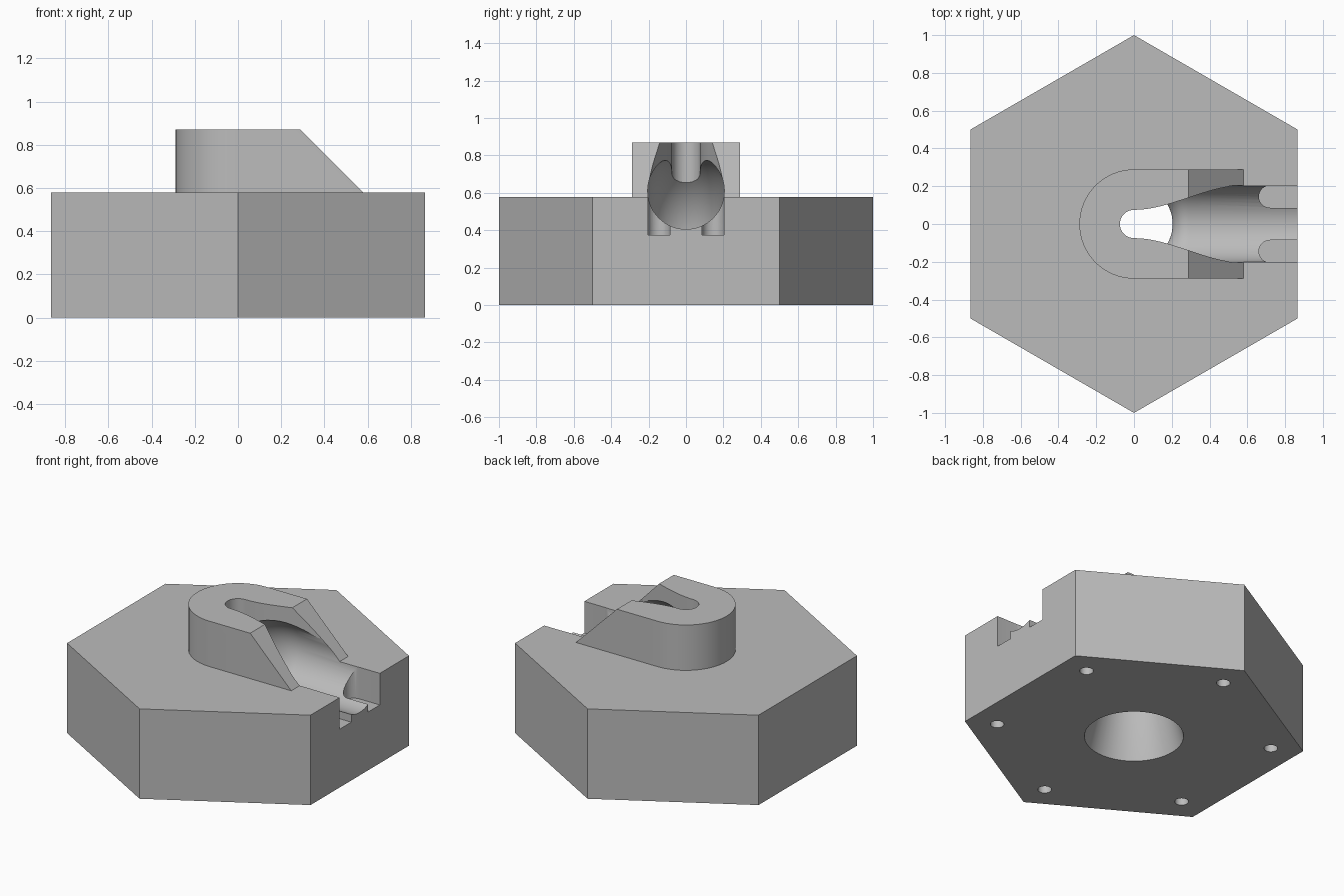
import bpy, bmesh
from math import pi, sin, cos
from mathutils import Vector

if "Cube" in bpy.data.objects:
    bpy.data.objects.remove(bpy.data.objects["Cube"])

gray = bpy.data.materials.new("plain gray")
gray.use_nodes = True
color = (0.5, 0.5, 0.5, 1)
gray.diffuse_color = color
gray.node_tree.nodes["Principled BSDF"].inputs["Base Color"].default_value = color


def make_object(name, bm):
    bmesh.ops.recalc_face_normals(bm, faces=bm.faces)
    mesh = bpy.data.meshes.new(name)
    bm.to_mesh(mesh)
    bm.free()
    mesh.materials.append(gray)
    obj = bpy.data.objects.new(name, mesh)
    bpy.context.collection.objects.link(obj)
    return obj


def loft(name, rings):
    """Closed solid through equally long rings of points."""
    bm = bmesh.new()
    loops = [[bm.verts.new(p) for p in ring] for ring in rings]
    n = len(loops[0])
    for a, b in zip(loops, loops[1:]):
        for i in range(n):
            j = (i + 1) % n
            bm.faces.new((a[i], a[j], b[j], b[i]))
    bm.faces.new(loops[0])
    bm.faces.new(loops[-1])
    return make_object(name, bm)


def prism(name, outline, z0, z1):
    return loft(name, [[(x, y, z) for x, y in outline] for z in (z0, z1)])


def arc(cx, cy, r, a0, a1, n):
    return [(cx + r * cos(a0 + (a1 - a0) * i / n),
             cy + r * sin(a0 + (a1 - a0) * i / n)) for i in range(n + 1)]


def boolean(target, tool, operation):
    mod = target.modifiers.new(tool.name, 'BOOLEAN')
    mod.operation, mod.solver, mod.object = operation, 'EXACT', tool
    dg = bpy.context.evaluated_depsgraph_get()
    mesh = bpy.data.meshes.new_from_object(target.evaluated_get(dg))
    target.modifiers.clear()
    target.data = mesh
    bpy.data.objects.remove(tool)


UNIT = 0.289      # boss radius, bend radius and lower hole radius
BORE = 0.205
AXIS = 0.61       # height of the horizontal bore
TOP = 0.87
BASE = 0.578

# Hexagonal base
body = prism("hexagonal_base", arc(0, 0, 1, pi / 2, pi / 2 + 5 * pi / 3, 5), 0, BASE)

# Rounded boss with a sloping front
boss = prism("boss", arc(0, 0, UNIT, pi / 2, 3 * pi / 2, 32) + [(0.7, -UNIT), (0.7, UNIT)], 0.5, TOP)
bm = bmesh.new()
bm.from_mesh(boss.data)
cut = bmesh.ops.bisect_plane(bm, geom=bm.verts[:] + bm.edges[:] + bm.faces[:],
                             plane_co=(UNIT, 0, TOP), plane_no=(1, 0, 1), clear_outer=True)
bmesh.ops.holes_fill(bm, edges=[e for e in cut["geom_cut"] if isinstance(e, bmesh.types.BMEdge)])
bmesh.ops.recalc_face_normals(bm, faces=bm.faces)
bm.to_mesh(boss.data)
bm.free()
boolean(body, boss, 'UNION')

# Bore: tapered from below, bending into a horizontal channel
def bore_ring(x, z, tilt, r, n=56):
    side = Vector((cos(tilt), 0, -sin(tilt)))
    return [Vector((x, 0, z)) + side * r * cos(2 * pi * i / n)
            + Vector((0, r * sin(2 * pi * i / n), 0)) for i in range(n)]

start = AXIS - UNIT
taper = (UNIT - BORE) / start
rings = [bore_ring(0, -0.05, 0, UNIT + 0.05 * taper)]
for i in range(21):
    t = pi / 2 * i / 20
    rings.append(bore_ring(UNIT * (1 - cos(t)), start + UNIT * sin(t), t, BORE))
rings.append(bore_ring(1.1, AXIS, pi / 2, BORE))
boolean(body, loft("bore_cutter", rings), 'DIFFERENCE')

# Open slot above the bore, flaring smoothly to the channel width
flare = []
for i in range(1, 25):
    s = i / 24
    flare.append((2 * UNIT * s, 0.075 + (BORE - 0.076) * s * s * (3 - 2 * s)))
flare.append((1.1, BORE - 0.001))
outline = flare[::-1] + arc(0, 0, 0.075, pi / 2, 3 * pi / 2, 20) + [(x, -y) for x, y in flare]
boolean(body, prism("slot_cutter", outline, AXIS, 1), 'DIFFERENCE')

# Round-ended pockets either side of the channel mouth
for side in (-1, 1):
    y, r = side * 0.145, 0.059
    shape = arc(0.72, y, r, pi / 2, 3 * pi / 2, 16) + [(1.1, y - r), (1.1, y + r)]
    boolean(body, prism("pocket_cutter", shape, 0.375, 0.8), 'DIFFERENCE')

# Screw holes in the underside, one toward each corner
for i in range(6):
    a = pi / 2 + i * pi / 3
    hole = arc(0.81 * cos(a), 0.81 * sin(a), 0.04, 0, 2 * pi * 23 / 24, 23)
    boolean(body, prism("screw_hole_cutter", hole, -0.05, UNIT), 'DIFFERENCE')

# Smooth the curved walls, keep edges sharp
bpy.ops.object.select_all(action='DESELECT')
body.select_set(True)
bpy.context.view_layer.objects.active = body
bpy.ops.object.shade_smooth_by_angle(angle=pi / 6)
